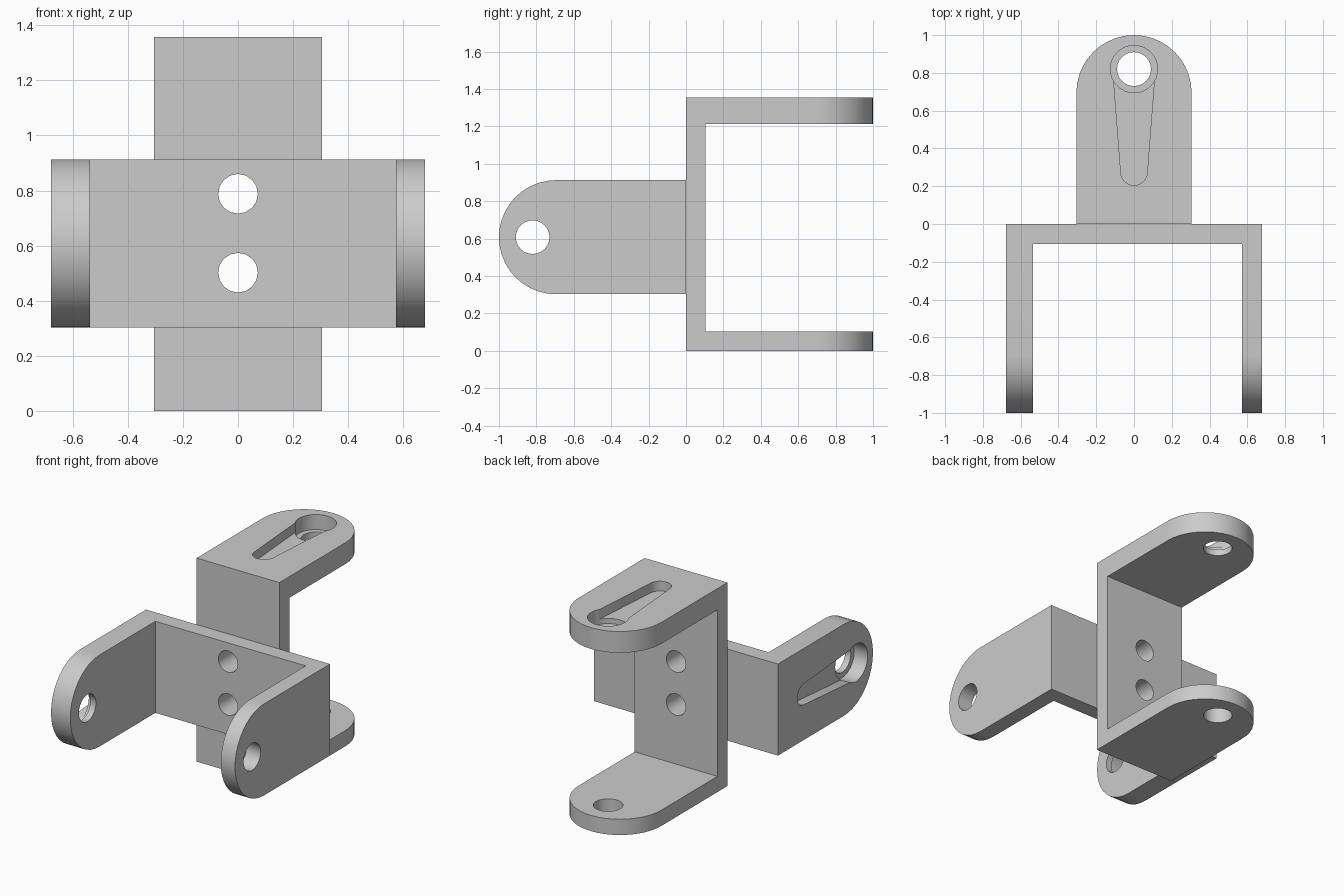
import bpy
import bmesh
import math
from mathutils import Matrix, Vector

old = bpy.data.objects.get("Cube")
if old:
    bpy.data.objects.remove(old, do_unlink=True)

grey = bpy.data.materials.new("plain grey")
grey.use_nodes = True
COLOUR = (0.6, 0.6, 0.6, 1)
grey.diffuse_color = COLOUR
grey.node_tree.nodes["Principled BSDF"].inputs["Base Color"].default_value = COLOUR

# Bracket frame: u across the width, v along the arms, w across the span
HALF_W, HALF_SPAN, REACH = 0.305, 0.678, 1.0
PLATE, THICK_ARM, THIN_ARM = 0.105, 0.142, 0.105
HOLE_V = 0.82


def arc(cx, cy, r, start, end, steps):
    angles = [math.radians(start + (end - start) * i / steps) for i in range(steps + 1)]
    return [(cx + r * math.cos(a), cy + r * math.sin(a)) for a in angles]


def circle(cx, cy, r, steps):
    return arc(cx, cy, r, 0, 360, steps)[:-1]


def prism(name, outline, low, high, axis="z"):
    """Extrude a 2D outline along an axis (x: outline is y,z; y: x,z; z: x,y)."""
    place = {"x": lambda a, b, h: (h, a, b),
             "y": lambda a, b, h: (a, h, b),
             "z": lambda a, b, h: (a, b, h)}[axis]
    bm = bmesh.new()
    face = bm.faces.new([bm.verts.new(place(a, b, low)) for a, b in outline])
    grown = bmesh.ops.extrude_face_region(bm, geom=[face])
    moved = [g for g in grown["geom"] if isinstance(g, bmesh.types.BMVert)]
    bmesh.ops.translate(bm, verts=moved, vec=Vector(place(0, 0, high - low)))
    bmesh.ops.recalc_face_normals(bm, faces=bm.faces)
    mesh = bpy.data.meshes.new(name)
    bm.to_mesh(mesh)
    bm.free()
    mesh.materials.append(grey)
    obj = bpy.data.objects.new(name, mesh)
    bpy.context.collection.objects.link(obj)
    return obj


def boolean(obj, cutter, operation="DIFFERENCE"):
    cutter.hide_render = True
    mod = obj.modifiers.new("cut", "BOOLEAN")
    mod.operation, mod.object, mod.solver = operation, cutter, "EXACT"
    bpy.context.view_layer.objects.active = obj
    bpy.ops.object.modifier_apply(modifier=mod.name)
    bpy.data.objects.remove(cutter, do_unlink=True)


def bracket(name, matrix):
    # U-shaped section, trimmed to straight sides and round arm ends
    s = HALF_SPAN
    section = [(0, -s), (REACH + 0.1, -s), (REACH + 0.1, THIN_ARM - s), (PLATE, THIN_ARM - s),
               (PLATE, s - THICK_ARM), (REACH + 0.1, s - THICK_ARM), (REACH + 0.1, s), (0, s)]
    obj = prism(name, section, -0.5, 0.5, "x")
    trim = [(-HALF_W, -0.2), (HALF_W, -0.2)] + arc(0, REACH - HALF_W, HALF_W, 0, 180, 20)
    boolean(obj, prism("trim", trim, -1, 1), "INTERSECT")

    # Pivot hole through both arms
    boolean(obj, prism("pivot_cutter", circle(0, HOLE_V, 0.09, 24), -1, 1))

    # Horn pocket in the thick arm: tapered slot and deeper round hub
    slot = [(0.112, HOLE_V), (-0.112, HOLE_V)] + arc(0, 0.275, 0.07, 180, 360, 12)
    boolean(obj, prism("slot_cutter", slot, s - 0.065, 1))
    boolean(obj, prism("hub_cutter", circle(0, HOLE_V, 0.125, 32), s - 0.1, 1))

    obj.data.transform(matrix)

    # Bolt holes through the plate
    for z in (0.502, 0.788):
        boolean(obj, prism("bolt_cutter", circle(0, z, 0.072, 16), -0.2, 0.2, "y"))

    bpy.ops.object.select_all(action="DESELECT")
    obj.select_set(True)
    bpy.context.view_layer.objects.active = obj
    bpy.ops.object.shade_smooth_by_angle(angle=math.radians(35))


# Upright bracket opening to the back
bracket("back_bracket", Matrix.Translation((0, 0, HALF_SPAN)))

# Level bracket opening to the front
turn = Matrix(((0, 0, -1), (0, -1, 0), (-1, 0, 0))).to_4x4()
bracket("front_bracket", Matrix.Translation((0, 0, 0.608)) @ turn)
